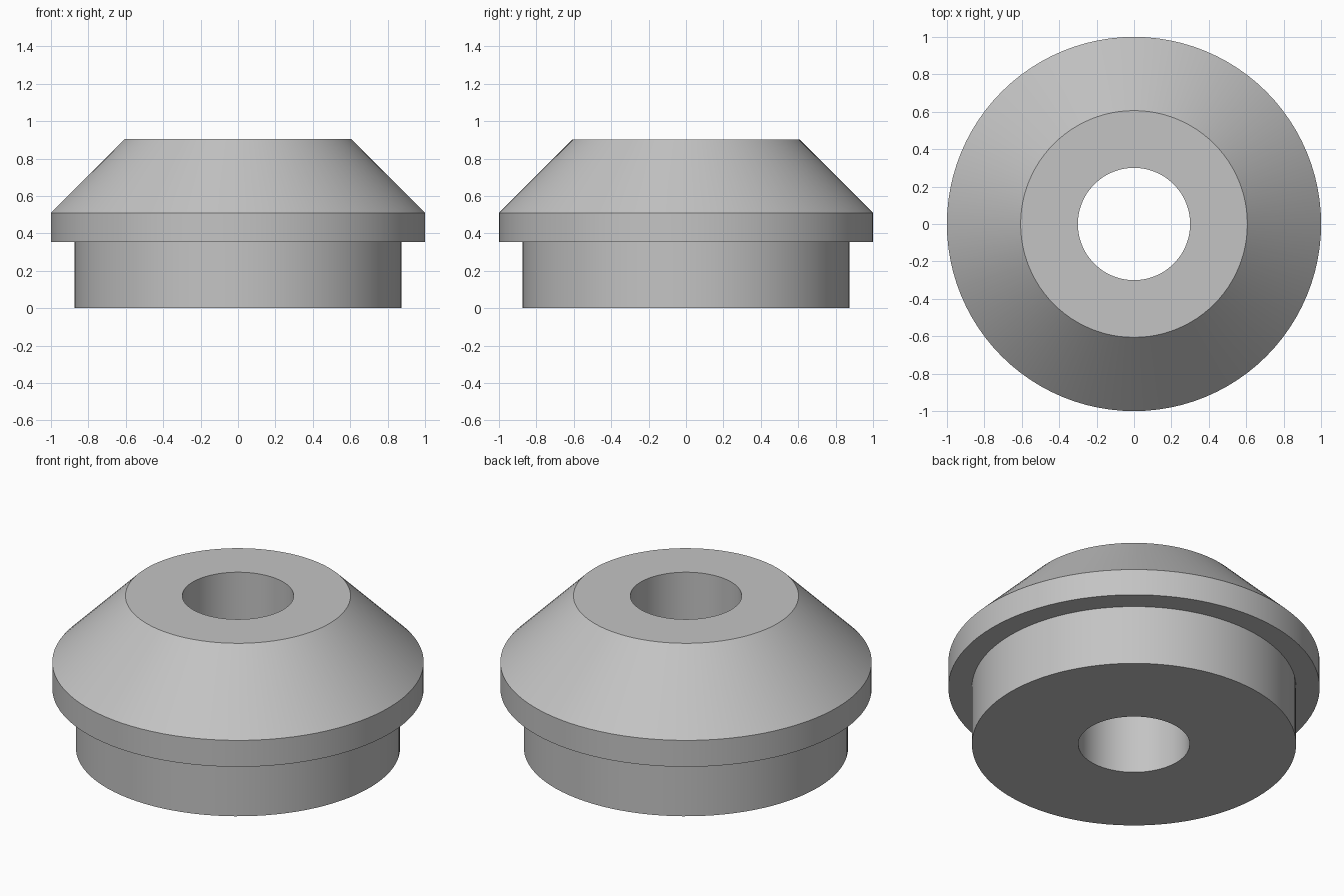
import bpy, bmesh, math

cube = bpy.data.objects.get("Cube")
if cube:
    bpy.data.objects.remove(cube, do_unlink=True)

# Plain grey material
grey = bpy.data.materials.new("grey")
grey.use_nodes = True
COLOUR = (0.55, 0.55, 0.55, 1.0)
grey.diffuse_color = COLOUR
grey.node_tree.nodes["Principled BSDF"].inputs["Base Color"].default_value = COLOUR

# Closed cross-section (radius, height): bore, base, flange, cone, top
PROFILE = [(0.30, 0), (0.873, 0), (0.873, 0.353), (1, 0.353),
           (1, 0.51), (0.606, 0.903), (0.30, 0.903)]
SEGMENTS = 96


def lathe(name, profile, material):
    """Revolve a closed profile around the z axis."""
    bm = bmesh.new()
    rings = []
    for i in range(SEGMENTS):
        a = math.tau * i / SEGMENTS
        rings.append([bm.verts.new((r * math.cos(a), r * math.sin(a), z))
                      for r, z in profile])
    n = len(profile)
    for i, ring in enumerate(rings):
        following = rings[(i + 1) % SEGMENTS]
        for j in range(n):
            k = (j + 1) % n
            bm.faces.new((ring[j], following[j], following[k], ring[k]))
    bmesh.ops.recalc_face_normals(bm, faces=bm.faces)
    mesh = bpy.data.meshes.new(name)
    bm.to_mesh(mesh)
    bm.free()
    mesh.materials.append(material)
    obj = bpy.data.objects.new(name, mesh)
    bpy.context.collection.objects.link(obj)
    return obj


# Flanged conical bushing with a through bore
bushing = lathe("flanged_bushing", PROFILE, grey)
bpy.ops.object.select_all(action='DESELECT')
bushing.select_set(True)
bpy.context.view_layer.objects.active = bushing
bpy.ops.object.shade_smooth_by_angle(angle=math.radians(30))
